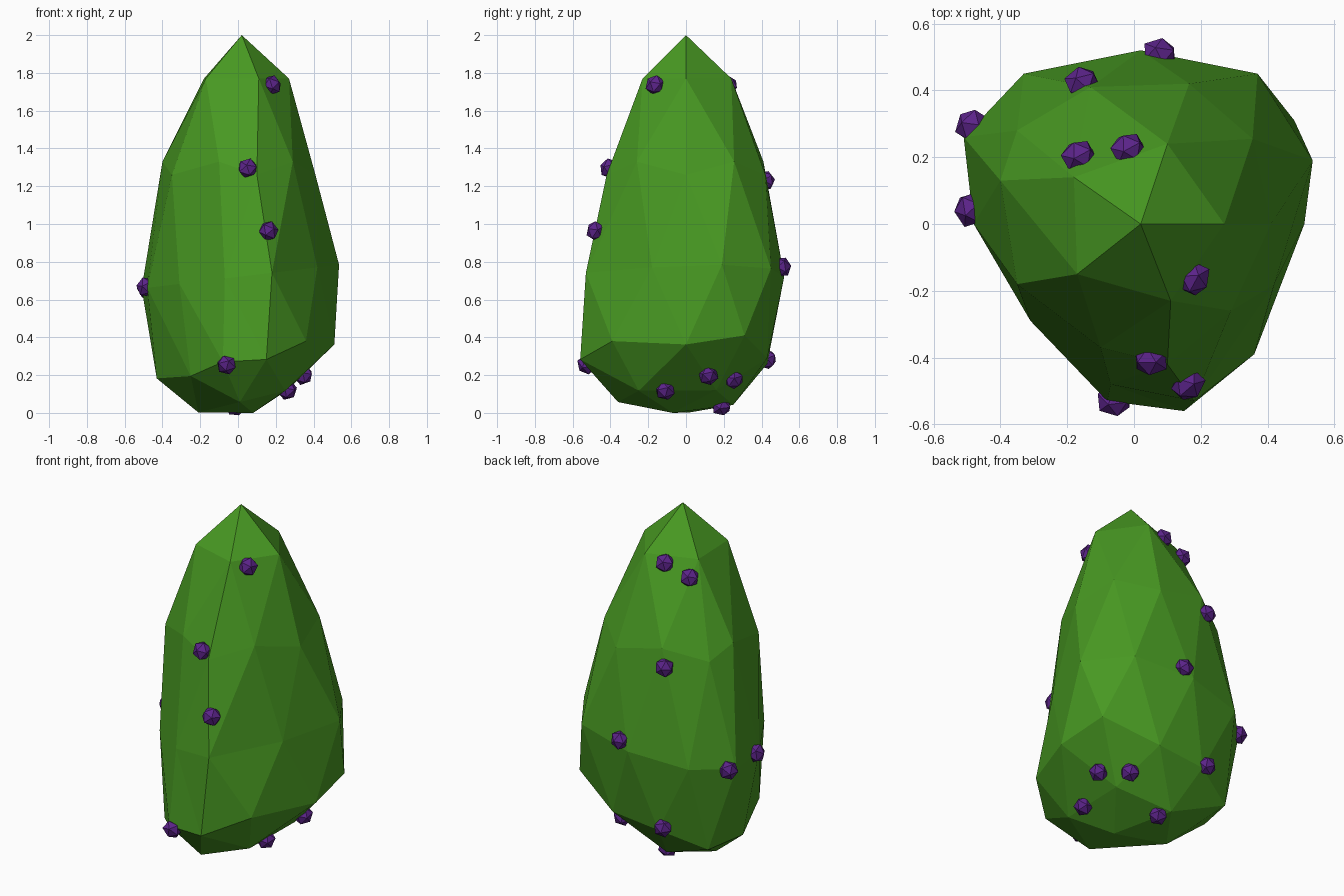
import bpy, bmesh, math
from mathutils import Vector, Matrix
from mathutils.bvhtree import BVHTree


def material(name, rgb):
    m = bpy.data.materials.new(name)
    m.diffuse_color = (*rgb, 1)
    return m


def add_object(name, bm, mat):
    me = bpy.data.meshes.new(name)
    bm.to_mesh(me)
    me.materials.append(mat)
    ob = bpy.data.objects.new(name, me)
    bpy.context.collection.objects.link(ob)
    return ob


green = material("cactus green", (0.065, 0.32, 0.016))
purple = material("bud purple", (0.105, 0.017, 0.25))

# Body rings, bottom to top: base height, tilt along x, then x/y points by angle
RINGS = [
    (0.00, 0.00, [(0.08, -0.07)]),
    (0.055, 0.25, [(0.26, 0.16), (-0.05, 0.25), (-0.21, 0.02), (0.01, -0.36), (0.25, -0.25)]),
    (0.25, 0.22, [(0.51, 0.0), (0.18, 0.43), (-0.37, 0.32), (-0.25, -0.33), (0.15, -0.56)]),
    (0.29, 0.25, [(0.48, 0.31), (-0.12, 0.43), (-0.43, 0.08), (-0.08, -0.53), (0.36, -0.39)]),
    (0.72, 0.12, [(0.535, 0.19), (0.37, 0.45), (0.02, 0.52), (-0.33, 0.45), (-0.51, 0.26),
                  (-0.48, 0.0), (-0.31, -0.29), (-0.07, -0.48), (0.18, -0.53), (0.42, -0.18)]),
    (1.26, 0.0, [(0.41, 0.0), (0.165, 0.42), (-0.35, 0.28), (-0.35, -0.18), (0.10, -0.42)]),
    (1.33, 0.0, [(0.355, 0.255), (-0.13, 0.41), (-0.40, 0.13), (-0.10, -0.37), (0.29, -0.26)]),
    (1.77, 0.0, [(0.27, 0.0), (0.10, 0.24), (-0.18, 0.14), (-0.17, -0.15), (0.11, -0.23)]),
    (2.00, 0.0, [(0.02, 0.0)]),
]

# Body: icosphere reshaped ring by ring
bm = bmesh.new()
bmesh.ops.create_icosphere(bm, subdivisions=2, radius=1)


def ring_key(v):
    a = math.atan2(v.co.y, v.co.x) + 0.01
    return round(v.co.z, 2), a % math.tau


targets = [Vector((x, y, z + tilt * x)) for z, tilt, pts in RINGS for x, y in pts]
for v, co in zip(sorted(bm.verts, key=ring_key), targets):
    v.co = co
bmesh.ops.recalc_face_normals(bm, faces=bm.faces)
add_object("body", bm, green)
surface = BVHTree.FromBMesh(bm)
bm.free()

# Buds: small faceted balls seated on the body, facing outward
BUDS = [
    (0.19, -0.17, 1.74), (0.05, -0.42, 1.30), (0.155, -0.47, 0.96), (-0.06, -0.52, 0.26),
    (-0.51, 0.04, 0.67), (-0.49, 0.30, 0.66), (-0.02, 0.23, 1.74), (-0.165, 0.20, 1.68),
    (-0.155, 0.42, 1.23), (0.08, 0.53, 0.775), (-0.14, 0.40, 0.29), (0.22, 0.23, 0.205),
    (0.35, 0.12, 0.195), (0.28, -0.11, 0.10), (-0.02, 0.18, 0.06),
]
bm = bmesh.new()
for p in BUDS:
    co, normal, _, _ = surface.find_nearest(Vector(p))
    mat = (Matrix.Translation(co + normal * 0.008)
           @ normal.to_track_quat('Z', 'Y').to_matrix().to_4x4()
           @ Matrix.Diagonal((1, 1, 0.85, 1)))
    bmesh.ops.create_icosphere(bm, subdivisions=1, radius=0.055, matrix=mat)
add_object("buds", bm, purple)
bm.free()
